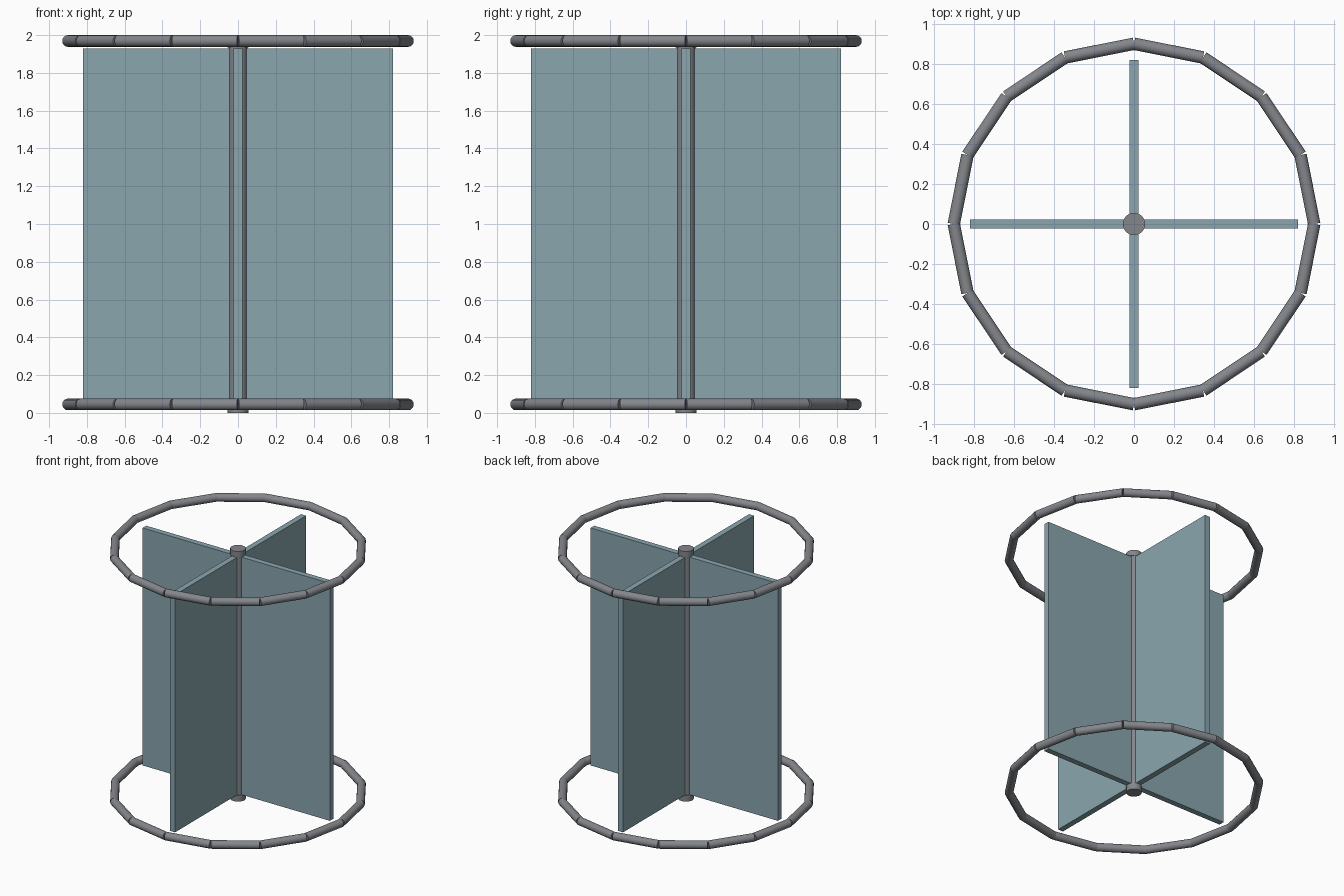
import bpy
import math
from mathutils import Vector

if "Cube" in bpy.data.objects:
    bpy.data.objects.remove(bpy.data.objects["Cube"])


def make_material(name, rgb):
    mat = bpy.data.materials.new(name)
    mat.use_nodes = True
    color = (*rgb, 1)
    mat.diffuse_color = color
    mat.node_tree.nodes["Principled BSDF"].inputs["Base Color"].default_value = color
    return mat


steel = make_material("grey steel", (0.23, 0.24, 0.26))
glass = make_material("pale blue panel", (0.25, 0.38, 0.42))


def rod(name, start, end, radius, sides):
    """Smooth flat-ended cylinder between two points."""
    start, end = Vector(start), Vector(end)
    axis = end - start
    bpy.ops.mesh.primitive_cylinder_add(
        vertices=sides, radius=radius, depth=axis.length,
        location=(start + end) / 2,
        rotation=axis.to_track_quat("Z", "Y").to_euler())
    obj = bpy.context.object
    obj.name = name
    obj.data.materials.append(steel)
    bpy.ops.object.shade_smooth_by_angle(angle=math.radians(40))
    return obj


def ring(name, z, radius=0.9, count=16):
    """Hoop of straight tubes, left unmitred at the joints."""
    points = [(radius * math.cos(math.tau * i / count),
               radius * math.sin(math.tau * i / count), z) for i in range(count)]
    tubes = [rod(name, points[i - 1], points[i], 0.031, 16) for i in range(count)]
    bpy.ops.object.select_all(action="DESELECT")
    for tube in tubes:
        tube.select_set(True)
    bpy.context.view_layer.objects.active = tubes[0]
    bpy.ops.object.join()
    tubes[0].name = name


# Hoops at both ends
ring("bottom_ring", 0.045)
ring("top_ring", 1.969)

# Central shaft with a slightly wider collar at each end
rod("shaft", (0, 0, 0.01), (0, 0, 1.97), 0.05, 24)
rod("bottom_collar", (0, 0, 0), (0, 0, 0.05), 0.056, 24)
rod("top_collar", (0, 0, 1.935), (0, 0, 1.98), 0.056, 24)

# Four door wings radiating from the shaft
LENGTH, THICK, LOW, HIGH = 0.82, 0.045, 0.05, 1.93
for i, side in enumerate(("left", "back", "right", "front")):
    angle = i * math.pi / 2
    bpy.ops.mesh.primitive_cube_add(
        size=1, rotation=(0, 0, angle),
        location=(math.cos(angle) * LENGTH / 2, math.sin(angle) * LENGTH / 2,
                  (LOW + HIGH) / 2))
    wing = bpy.context.object
    wing.name = side + "_wing"
    wing.scale = (LENGTH, THICK, HIGH - LOW)
    wing.data.materials.append(glass)
